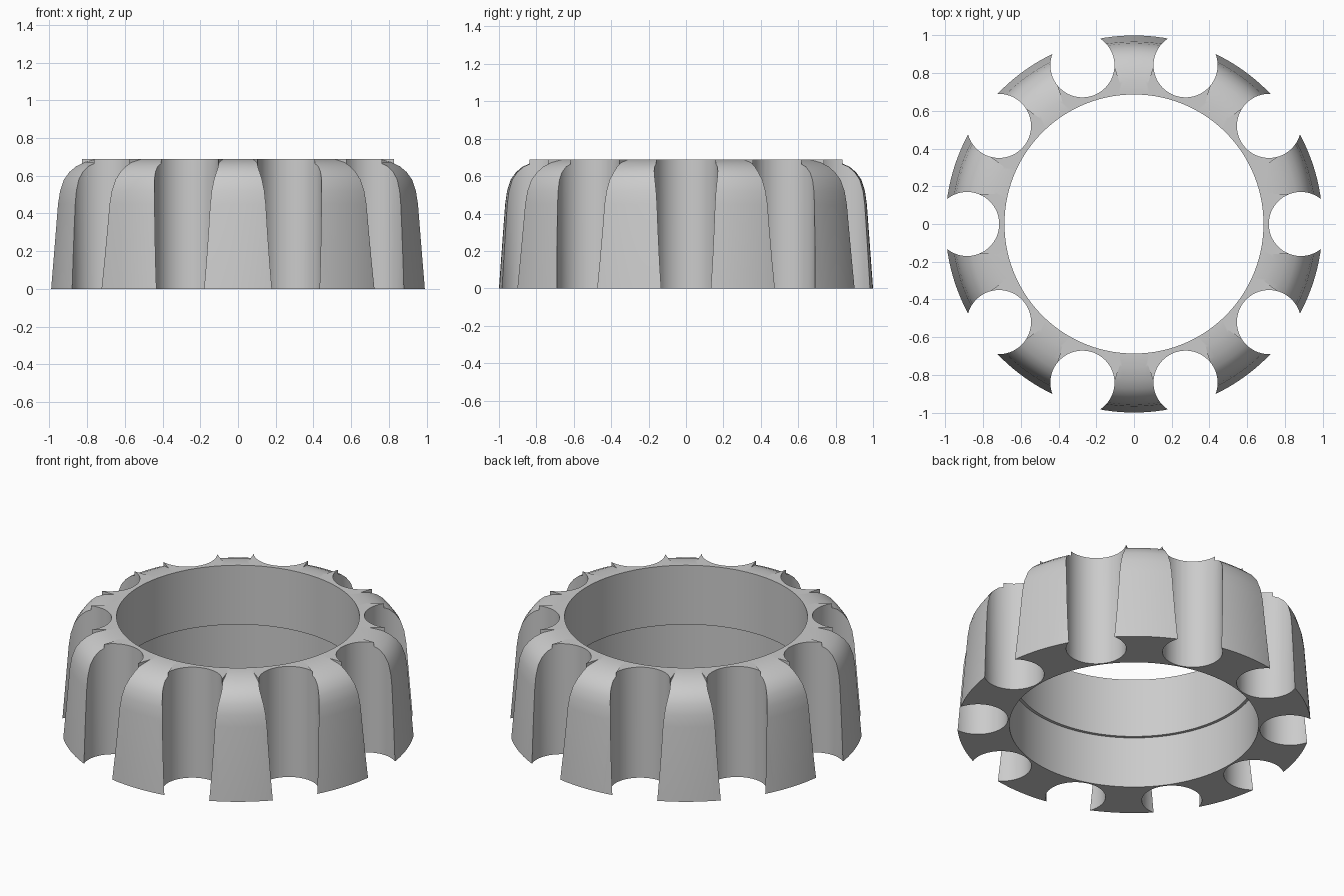
import bpy, bmesh, math
from mathutils import Matrix, Vector

cube = bpy.data.objects.get("Cube")
if cube:
    bpy.data.objects.remove(cube, do_unlink=True)

HEIGHT = 0.69
SCALLOPS = 10

gray = bpy.data.materials.new("plain gray")
gray.use_nodes = True
gray.diffuse_color = (0.6, 0.6, 0.6, 1)
gray.node_tree.nodes["Principled BSDF"].inputs["Base Color"].default_value = (0.6, 0.6, 0.6, 1)


def make_object(name, bm):
    bmesh.ops.recalc_face_normals(bm, faces=bm.faces)
    mesh = bpy.data.meshes.new(name)
    bm.to_mesh(mesh)
    bm.free()
    obj = bpy.data.objects.new(name, mesh)
    bpy.context.collection.objects.link(obj)
    mesh.materials.append(gray)
    return obj


def around():
    """Rotation for each scallop."""
    return [Matrix.Rotation(math.tau * i / SCALLOPS, 4, 'Z') for i in range(SCALLOPS)]


# Ring body: lathe profile with a stepped bore and a rounded shoulder
profile = [(0.705, 0), (1.0, 0), (0.967, 0.45), (0.957, 0.52), (0.938, 0.58),
           (0.91, 0.62), (0.875, 0.65), (0.825, 0.672), (0.76, HEIGHT),
           (0.687, HEIGHT), (0.687, 0.32), (0.705, 0.32)]
bm = bmesh.new()
verts = [bm.verts.new((r, 0, z)) for r, z in profile]
edges = [bm.edges.new((verts[i - 1], verts[i])) for i in range(len(verts))]
bmesh.ops.spin(bm, geom=verts + edges, cent=(0, 0, 0), axis=(0, 0, 1),
               angle=math.tau, steps=160, use_merge=True)
bmesh.ops.remove_doubles(bm, verts=bm.verts, dist=0.0001)
ring = make_object("scalloped_ring", bm)

# Raised blocks that leave thin fins beside each scallop
bm = bmesh.new()
for turn in around():
    shape = Matrix.Translation((0.78, 0, 0.54)) @ Matrix.Diagonal((0.1, 0.32, 0.3, 1))
    bmesh.ops.create_cube(bm, size=1, matrix=turn @ shape)
fins = make_object("fin_blocks", bm)

# Vertical cylinders that carve the scallops
bm = bmesh.new()
for turn in around():
    bmesh.ops.create_cone(bm, cap_ends=True, segments=64, radius1=0.17, radius2=0.17,
                          depth=2, matrix=turn @ Matrix.Translation((0.885, 0, 0.3)))
cutters = make_object("scallop_cutters", bm)

bpy.ops.object.select_all(action='DESELECT')
bpy.context.view_layer.objects.active = ring
ring.select_set(True)
for helper, operation in ((fins, 'UNION'), (cutters, 'DIFFERENCE')):
    helper.hide_render = True
    mod = ring.modifiers.new(helper.name, 'BOOLEAN')
    mod.object = helper
    mod.operation = operation
    mod.solver = 'EXACT'
    bpy.ops.object.modifier_apply(modifier=mod.name)
    bpy.data.objects.remove(helper, do_unlink=True)

bpy.ops.object.shade_smooth_by_angle(angle=math.radians(30))
